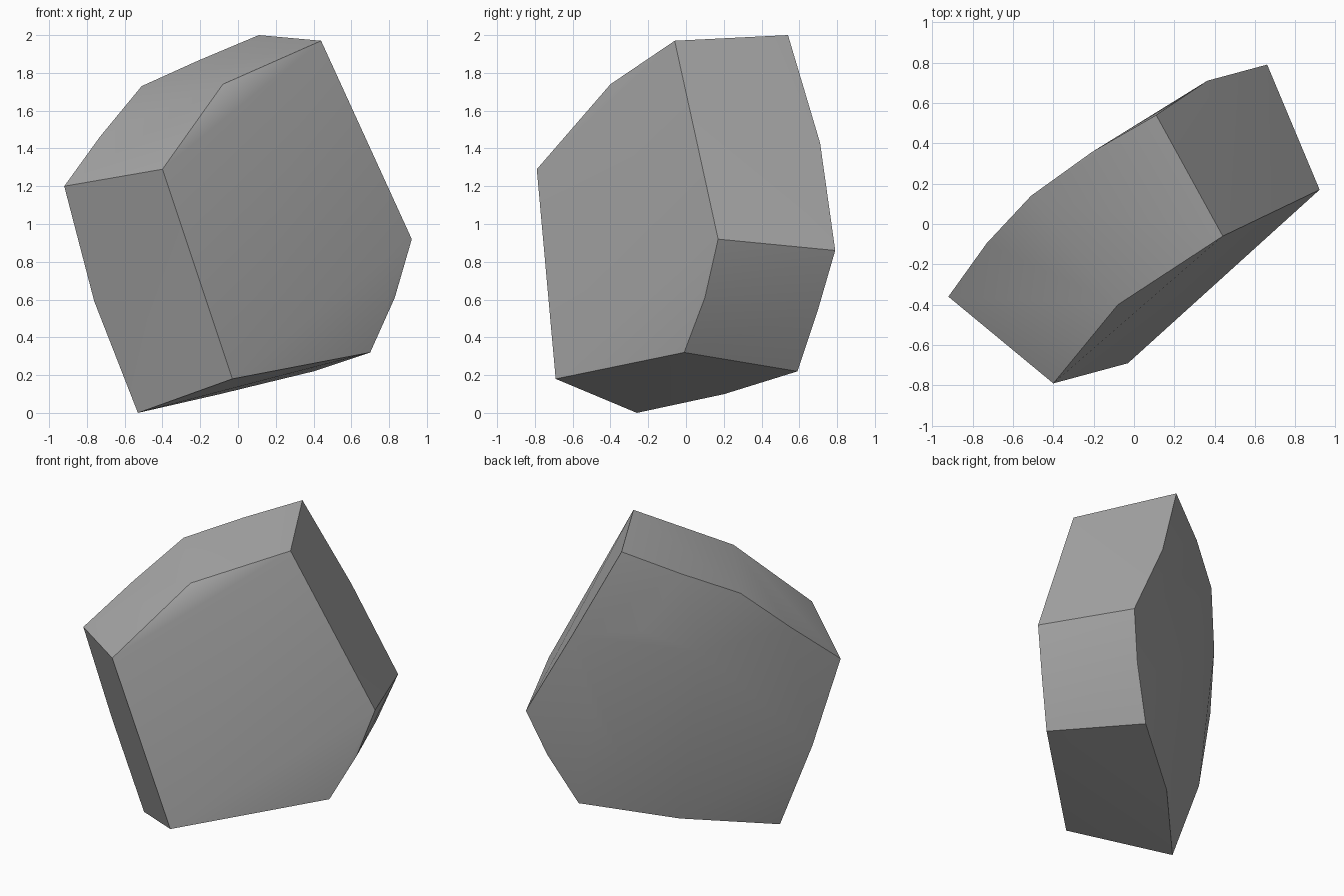
import bpy
import bmesh
import math
from mathutils import Vector

cube = bpy.data.objects.get("Cube")
if cube:
    bpy.data.objects.remove(cube, do_unlink=True)

# Grey stone
stone = bpy.data.materials.new("grey_stone")
stone.use_nodes = True
colour = (0.4, 0.4, 0.4, 1)
stone.diffuse_color = colour
stone.node_tree.nodes["Principled BSDF"].inputs["Base Color"].default_value = colour

# Matching corners of the slab's front and back rims
rim = [
    ((-.40, -.79, 1.29), (-.92, -.36, 1.20)),
    ((-.08, -.40, 1.74), (-.51, .14, 1.73)),
    ((.44, -.06, 1.97), (.11, .54, 2.0)),
    ((.92, .17, .92), (.66, .79, .86)),
    ((.83, .10, .61), (.56, .70, .55)),
    ((.70, -.01, .32), (.40, .59, .22)),
    ((-.03, -.69, .18), (-.53, -.26, 0)),
]
rim = [(Vector(f), Vector(b)) for f, b in rim]
points = [p for pair in rim for p in pair]

# Bulged back: bow the long rim edges and raise rings around the middle
middle = sum((b for f, b in rim), Vector()) / len(rim)
outward = sum((b - f for f, b in rim), Vector()).normalized()
for i, (front, back) in enumerate(rim):
    next_front, next_back = rim[(i + 1) % len(rim)]
    side = ((back - front) + (next_back - next_front)).normalized()
    length = (next_back - back).length
    if length > .5:
        points.append((back + next_back) / 2 + side * .03 * length ** 2)
    points.append(back.lerp(middle, .5) + outward * .07)
points.append(middle + outward * .09)

bm = bmesh.new()
for p in points:
    bm.verts.new(p)
hull = bmesh.ops.convex_hull(bm, input=bm.verts)
loose = [v for v in bm.verts if not v.link_faces]
bmesh.ops.delete(bm, geom=loose, context='VERTS')
bmesh.ops.recalc_face_normals(bm, faces=bm.faces)

mesh = bpy.data.meshes.new("rock_chunk")
bm.to_mesh(mesh)
bm.free()
mesh.materials.append(stone)
rock = bpy.data.objects.new("rock_chunk", mesh)
bpy.context.collection.objects.link(rock)

# Smooth surfaces, crisp broken edges
bpy.ops.object.select_all(action='DESELECT')
rock.select_set(True)
bpy.context.view_layer.objects.active = rock
bpy.ops.object.shade_smooth_by_angle(angle=math.radians(30))
